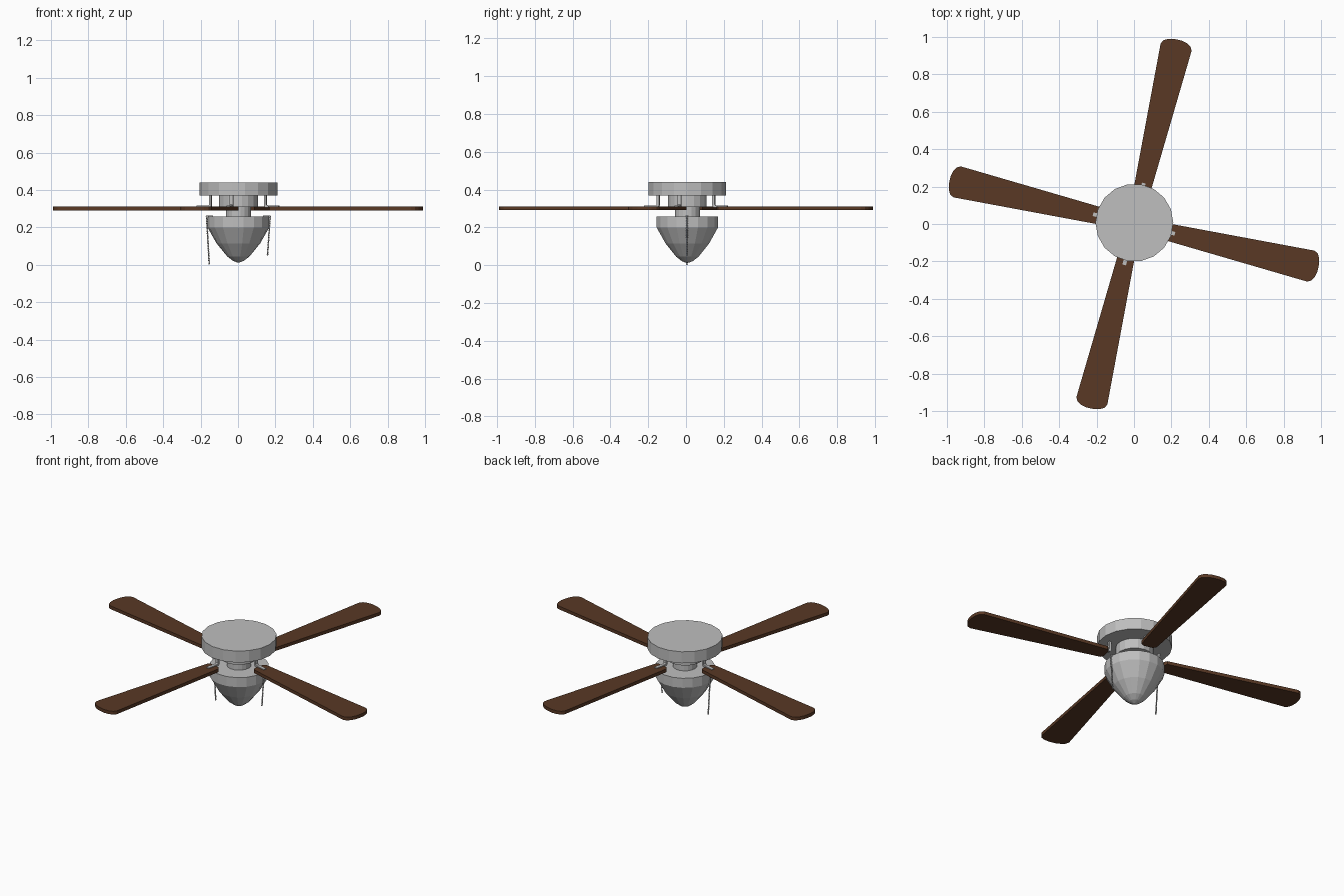
import bpy, bmesh, math
from mathutils import Matrix, Vector

if "Cube" in bpy.data.objects:
    bpy.data.objects.remove(bpy.data.objects["Cube"])

def material(name, rgb):
    m = bpy.data.materials.new(name)
    m.diffuse_color = (*rgb, 1)
    m.use_nodes = True
    m.node_tree.nodes["Principled BSDF"].inputs["Base Color"].default_value = m.diffuse_color
    return m

metal = material("brushed grey metal", (0.52, 0.52, 0.52))
wood = material("dark brown wood", (0.10, 0.04, 0.018))

def finish(bm, name, mat):
    bmesh.ops.recalc_face_normals(bm, faces=bm.faces)
    me = bpy.data.meshes.new(name)
    bm.to_mesh(me)
    bm.free()
    me.materials.append(mat)
    ob = bpy.data.objects.new(name, me)
    bpy.context.collection.objects.link(ob)
    return ob

CX, CY = 0.002, 0.007   # axis of the housing

def lathe(name, profile, sides=18):
    """Closed turned shape from (radius, z) points, flat shaded."""
    bm = bmesh.new()
    rings = []
    for r, z in profile:
        rings.append([bm.verts.new((CX + r * math.cos(2 * math.pi * i / sides),
                                    CY + r * math.sin(2 * math.pi * i / sides), z))
                      for i in range(sides)])
    for a, b in zip(rings, rings[1:]):
        for i in range(sides):
            j = (i + 1) % sides
            bm.faces.new((a[i], a[j], b[j], b[i]))
    bm.faces.new(rings[0])
    bm.faces.new(rings[-1])
    return finish(bm, name, metal)

def prism(name, outline, z0, z1, mat, turn):
    """Flat outline in xy, extruded from z0 to z1 and turned about z."""
    bm = bmesh.new()
    f = bm.faces.new([bm.verts.new((x, y, z0)) for x, y in outline])
    ext = bmesh.ops.extrude_face_region(bm, geom=[f])
    bmesh.ops.translate(bm, vec=(0, 0, z1 - z0),
                        verts=[v for v in ext["geom"] if isinstance(v, bmesh.types.BMVert)])
    bmesh.ops.rotate(bm, verts=bm.verts, matrix=Matrix.Rotation(turn, 3, 'Z'))
    return finish(bm, name, mat)

# Housing, stacked along the axis
lathe("ceiling_canopy", [(0.208, 0.37), (0.208, 0.44)])
lathe("motor", [(0.104, 0.308), (0.104, 0.372)])
lathe("neck", [(0.067, 0.25), (0.067, 0.31)])
lathe("lamp_bowl", [(0.165, 0.258), (0.165, 0.20), (0.117, 0.115),
                    (0.06, 0.045), (0.03, 0.022), (0.008, 0.013)])

# Blades with rounded tips, and their bent brackets
tip = [(0.972 + 0.042 * math.cos(t), 0.085 * math.sin(t))
       for t in [math.radians(a) for a in (-90, -62, -38, -15, 15, 38, 62, 90)]]
blade = [(0.185, -0.046)] + tip + [(0.185, 0.046), (0.172, 0.03), (0.172, -0.03)]
for k in range(4):
    turn = math.radians(-13.4 + 90 * k)
    prism(f"blade_{k + 1}", blade, 0.291, 0.311, wood, turn)
    # L-shaped bracket: side profile (radius, z) given a width
    side = [(0.145, 0.372), (0.145, 0.315), (0.152, 0.306), (0.225, 0.306),
            (0.225, 0.316), (0.163, 0.316), (0.157, 0.322), (0.157, 0.372)]
    bm = bmesh.new()
    f = bm.faces.new([bm.verts.new((r, -0.01, z)) for r, z in side])
    ext = bmesh.ops.extrude_face_region(bm, geom=[f])
    bmesh.ops.translate(bm, vec=(0, 0.02, 0),
                        verts=[v for v in ext["geom"] if isinstance(v, bmesh.types.BMVert)])
    bmesh.ops.rotate(bm, verts=bm.verts, matrix=Matrix.Rotation(turn, 3, 'Z'))
    finish(bm, f"blade_bracket_{k + 1}", metal)

# Beaded pull chains hanging at both sides of the bowl
def chain(name, top, bottom):
    top, bottom = Vector(top), Vector(bottom)
    n = int((top - bottom).length / 0.009)
    bm = bmesh.new()
    for i in range(n + 1):
        bmesh.ops.create_icosphere(bm, subdivisions=1, radius=0.0052,
                                   matrix=Matrix.Translation(top.lerp(bottom, i / n)))
    finish(bm, name, metal)

chain("pull_chain_left", (-0.168, 0.005, 0.258), (-0.154, 0.005, 0.006))
chain("pull_chain_right", (0.172, 0.005, 0.258), (0.158, 0.005, 0.055))
for s, name in ((-1, "left"), (1, "right")):
    x = 0.152 * s
    prism(f"chain_hook_{name}", [(x - 0.018, -0.002), (x + 0.018, -0.002),
                                 (x + 0.018, 0.012), (x - 0.018, 0.012)],
          0.25, 0.264, metal, 0)
